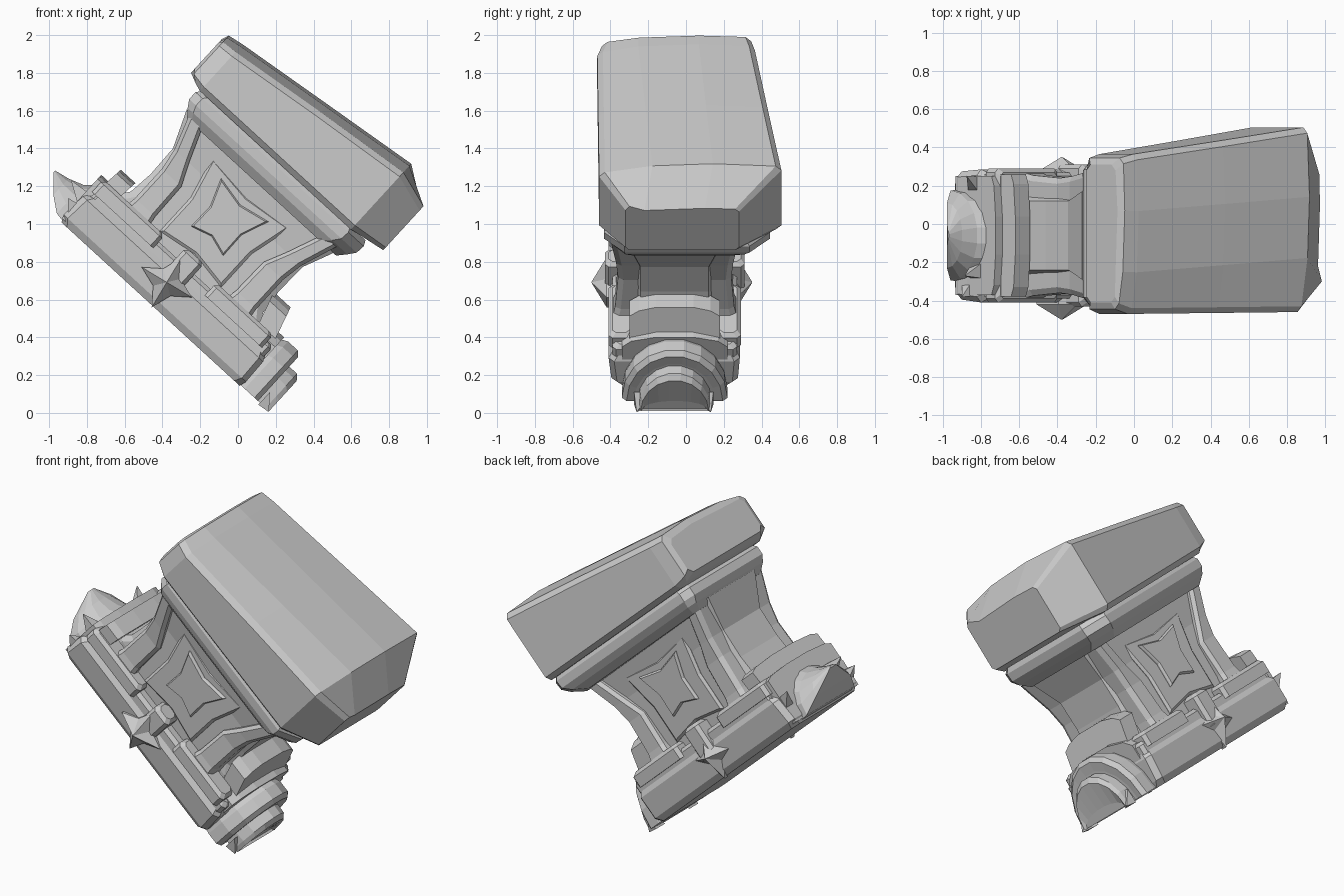
import bpy, bmesh, math
from mathutils import Matrix

if "Cube" in bpy.data.objects:
    bpy.data.objects.remove(bpy.data.objects["Cube"])

# Everything is built upright (u = length, y = depth, w = height), then tilted about y
TILT = Matrix.Rotation(math.radians(42.5), 4, 'Y')
YC, UC = -0.06, -0.735      # centre of the stem and base


def loft(name, rings):
    """Skin a list of equal-length point rings and cap both ends."""
    bm = bmesh.new()
    vr = [[bm.verts.new(p) for p in r] for r in rings]
    n = len(rings[0])
    for a, b in zip(vr, vr[1:]):
        for i in range(n):
            j = (i + 1) % n
            bm.faces.new((a[i], a[j], b[j], b[i]))
    bm.faces.new(vr[0][::-1])
    bm.faces.new(vr[-1])
    bmesh.ops.remove_doubles(bm, verts=bm.verts, dist=1e-5)
    bmesh.ops.recalc_face_normals(bm, faces=bm.faces)
    bm.transform(TILT)
    me = bpy.data.meshes.new(name)
    bm.to_mesh(me)
    bm.free()
    ob = bpy.data.objects.new(name, me)
    bpy.context.collection.objects.link(ob)
    return ob


def plan(w, u0, u1, y0, y1, cu=0.02, cy=0.02, flare=0.0, cl=None):
    """Horizontal ring with cut corners; flare widens the back at the u1 end, cl = left cut."""
    y2 = y1 + flare
    lu, ly = (cu, cy) if cl is None else (cl, cl)
    return [(u0 + lu, y0, w), (u1 - cu, y0, w), (u1, y0 + cy, w), (u1, y2 - cy, w),
            (u1 - cu, y2, w), (u0 + lu, y1, w), (u0, y1 - ly, w), (u0, y0 + ly, w)]


def block(name, u0, u1, y0, y1, w0, w1, c=0.02):
    """Box with cut corners and a bevelled top."""
    return loft(name, [plan(w0, u0, u1, y0, y1, c, c), plan(w1 - c, u0, u1, y0, y1, c, c),
                       plan(w1, u0 + c, u1 - c, y0 + c, y1 - c, c, c)])


# Top slab: thin square end on the left, thick faceted nose on the right
def slab_ring(u, y0, y1, wb, wf, wm, wk, c=0.03, lean=0.0):
    m = (y0 + y1) / 2
    return [(u + lean, y0 + c, wb), (u + lean, y1 - c, wb), (u, y1, wb + c), (u, y1, wk - c),
            (u, y1 - c, wk), (u, m + .12, wm), (u, m - .2, wm - .015), (u, y0 + c, wf + .03), (u, y0, wf),
            (u, y0, wb + c)]


loft("top_slab", [
    slab_ring(-1.40, -.41, .31, 1.16, 1.35, 1.40, 1.385),
    slab_ring(-1.385, -.445, .345, 1.135, 1.365, 1.44, 1.43, lean=.04),
    slab_ring(-1.30, -.47, .365, 1.12, 1.37, 1.455, 1.44),
    slab_ring(-.75, -.465, .435, 1.12, 1.44, 1.525, 1.51),
    slab_ring(-.215, -.46, .505, 1.12, 1.50, 1.592, 1.575),
    slab_ring(-.015, -.32, .28, 1.155, 1.44, 1.455, 1.45, .02)])

# Stepped moulding beneath the slab
loft("slab_moulding", [
    plan(.965, -1.25, -.18, -.38, .28, .12, .10, .06, .03),
    plan(1.01, -1.287, -.14, -.42, .32, .11, .10, .09, .04),
    plan(1.05, -1.313, -.11, -.435, .335, .11, .11, .11, .05),
    plan(1.10, -1.313, -.105, -.435, .335, .11, .11, .11, .05),
    plan(1.13, -1.29, -.12, -.42, .32, .11, .11, .11, .05)])


# Stem core, pinched in the middle
def core(w, hu, hy):
    return plan(w, UC - hu, UC + hu, YC - hy, YC + hy, .04, .02)


loft("stem_core", [core(.30, .53, .21), core(.42, .52, .21), core(.48, .475, .20), core(.62, .46, .20),
                   core(.80, .465, .20), core(1.0, .55, .25)])
loft("stem_side_panels", [core(.35, .41, .27), core(.80, .41, .27), core(1.0, .50, .30)])

# Four corner posts that flare out under the slab
for su, lu in ((-1, "left"), (1, "right")):
    for sy, ly in ((-1, "front"), (1, "back")):
        rings = []
        for w, ui, uo, yo in ((.36, .27, .45, .34), (.47, .29, .435, .315), (.68, .295, .435, .30),
                              (.80, .35, .455, .31), (1.0, .43, .525, .335)):
            rings.append([(UC + su * a, YC + sy * b, w) for a, b in
                          ((ui, .2), (ui, yo - .02), (ui + .02, yo), (uo - .02, yo), (uo, yo - .03), (uo, .18))])
        loft(f"corner_post_{lu}_{ly}", rings)


# Nested slightly concave panels on both faces of the stem
def shield(top, bot, w0, w1, y, s=1.0):
    wm, k, mid = (w0 + w1) / 2, .035, (top + bot) / 2 - .03
    pts = [(-top, w1), (0, w1 - k), (top, w1), (mid, wm),
           (bot, w0), (0, w0 + k), (-bot, w0), (-mid, wm)]
    return [(UC + s * a, y, wm + s * (w - wm)) for a, w in pts]


for sy, ly in ((-1, "front"), (1, "back")):
    for nm, dims, y0, y1 in (("outer_panel", (.28, .22, .43, .91), .25, .285),
                             ("inner_panel", (.17, .115, .56, .855), .275, .305)):
        loft(f"{nm}_{ly}", [shield(*dims, YC + sy * y0), shield(*dims, YC + sy * (y1 - .012)),
                            shield(*dims, YC + sy * y1, .93)])

# Base: lower plinth, upper step, raised side rails
loft("base_plinth", [
    plan(.112, -1.37, -.09, -.37, .25, .04, .04),
    plan(.15, -1.39, -.08, -.395, .275, .03, .03),
    plan(.29, -1.38, -.085, -.41, .285, .03, .03),
    plan(.32, -1.36, -.10, -.39, .27, .03, .03)])
block("base_step", -1.34, -.10, YC - .33, YC + .33, .28, .385)
for sy, ly in ((-1, "front"), (1, "back")):
    a, b = sorted((YC + sy * .22, YC + sy * .35))
    for nm, u0, u1 in (("left", -1.36, -.92), ("right", -.55, -.14)):
        block(f"base_rail_{nm}_{ly}", u0, u1, a, b, .34, .43)
    c, d = sorted((YC + sy * .25, YC + sy * .37))
    block(f"rail_clip_{ly}", UC - .06, UC + .07, c, d, .25, .46)
    # Four-pointed star spike on each side of the base
    star = [(r * math.cos(t), r * math.sin(t)) for i in range(8)
            for t, r in [(i * math.pi / 4 + .2, .155 if i % 2 == 0 else .075)]]
    loft(f"star_spike_{ly}", [
        [(UC - .01 + u * k, YC - .015 + sy * y, .255 + w * k) for u, w in star]
        for y, k in ((.31, 1), (.345, 1), (.425, .02))])


# Upright collars across both ends of the base
def collar(name, u0, u1, lean, hy, w0, w1, cut=.07):
    sec = [(-hy, w0), (hy, w0), (hy, w1 - cut), (hy - .05, w1 - cut * .4), (.10, w1),
           (-.10, w1), (-hy + .05, w1 - cut * .4), (-hy, w1 - cut)]
    loft(name, [[(u + (lean * (w - w0)), YC + y, w) for y, w in sec] for u in (u0, u1)])


collar("left_collar", -1.35, -1.245, .1, .32, .30, .53, .03)
collar("left_lower_collar", -1.385, -1.30, 0, .31, .13, .44, .03)
collar("right_lower_collar", -.24, -.09, 0, .28, .28, .46)
collar("right_collar", -.22, -.10, -.3, .24, .36, .60, .05)


# Half-round bosses on the two ends
def arch(u, r, h, w0=.118, shift=0.0):
    n = 9
    return [(u, YC + r * math.cos(math.pi * i / n), w0 + h * math.sin(math.pi * i / n) + shift)
            for i in range(n + 1)]


loft("end_boss_ring", [arch(-.11, .27, .32), arch(-.06, .28, .345), arch(.01, .28, .345),
                       arch(.035, .255, .32), arch(.03, .215, .26)])
loft("end_boss_core", [arch(-.02, .20, .25), arch(.09, .19, .25), arch(.115, .18, .22),
                       arch(.10, .17, .06)])
loft("left_horn", [arch(-1.34, .24, .29), arch(-1.42, .235, .21, .13), arch(-1.50, .17, .12, .19),
                   arch(-1.58, .03, .012, .28)])

# Small thorns at the left corners and under the right boss
for i, (u, y, w, du, dy, dw) in enumerate((
        (-1.36, .20, .25, -.10, .05, .05), (-1.36, -.33, .20, -.07, -.05, .03),
        (-1.36, -.24, .28, -.12, -.03, .03), (.05, -.23, .15, .065, -.03, -.035),
        (.05, .10, .15, .065, .03, -.035))):
    s = .045
    loft(f"thorn_{i + 1}", [
        [(u, y + a * s, w + b * s) for a, b in ((-1, -1), (1, -1), (1, 1), (-1, 1))],
        [(u + du, y + dy + a * .002, w + dw + b * .002) for a, b in ((-1, -1), (1, -1), (1, 1), (-1, 1))]])
